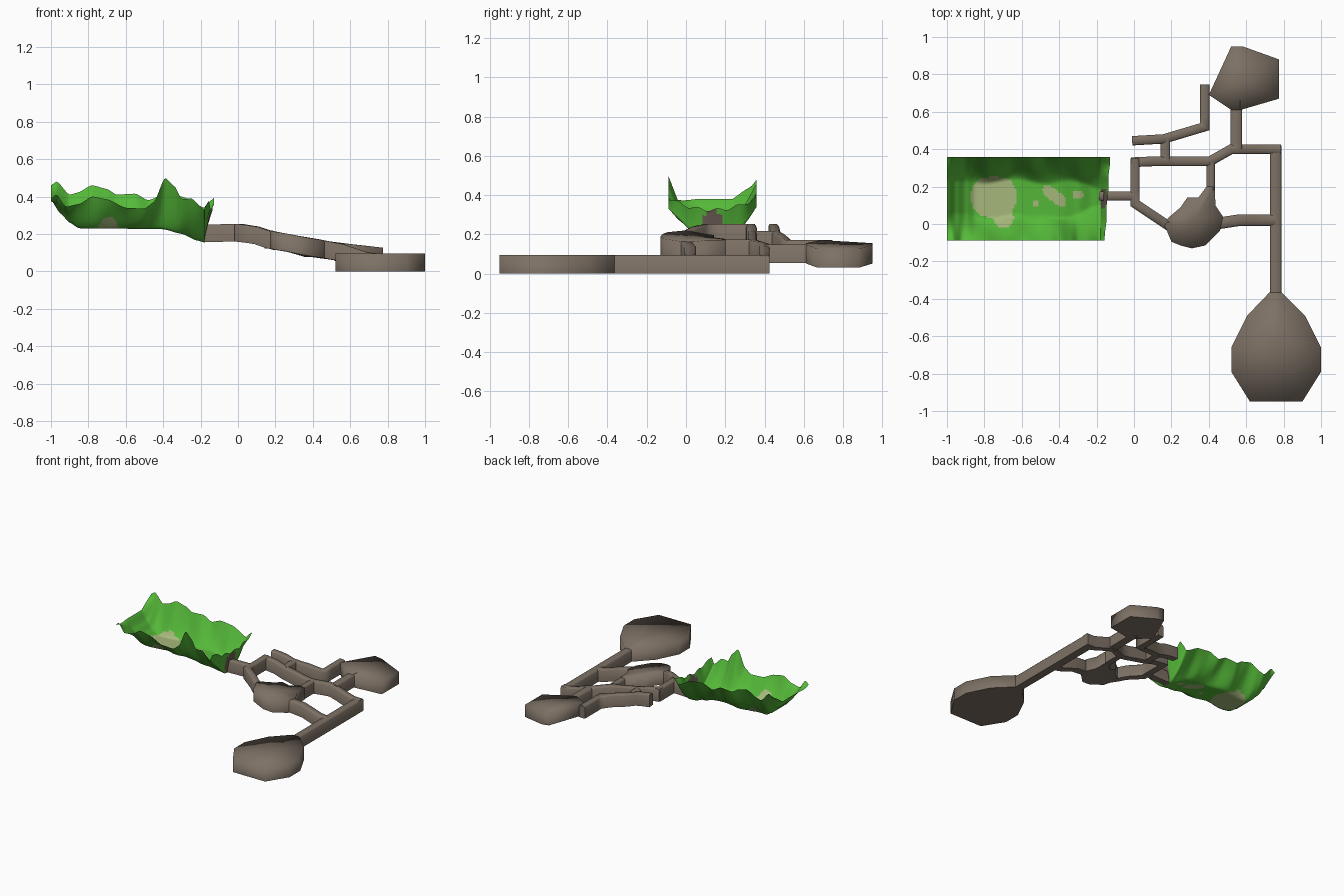
import bpy, bmesh, math
from mathutils import Vector

if "Cube" in bpy.data.objects:
    bpy.data.objects.remove(bpy.data.objects["Cube"])


def material(name, rgb):
    m = bpy.data.materials.new(name)
    m.diffuse_color = (*rgb, 1)
    m.use_nodes = True
    m.node_tree.nodes["Principled BSDF"].inputs["Base Color"].default_value = m.diffuse_color
    return m


GRASS = material("grass_green", (0.09, 0.48, 0.04))
SAND = material("pale_sand", (0.38, 0.48, 0.20))
ROCK = material("cave_brown", (0.205, 0.165, 0.13))
DARK = material("entrance_dark_brown", (0.15, 0.11, 0.09))


def interp(table, x):
    if x <= table[0][0]:
        return table[0][1]
    for (x0, z0), (x1, z1) in zip(table, table[1:]):
        if x <= x1:
            f = (x - x0) / (x1 - x0)
            f = 0.5 * f + 0.5 * f * f * (3 - 2 * f)
            return z0 + (z1 - z0) * f
    return table[-1][1]


def finish(name, bm, mats):
    me = bpy.data.meshes.new(name)
    bm.to_mesh(me)
    bm.free()
    for m in mats:
        me.materials.append(m)
    ob = bpy.data.objects.new(name, me)
    bpy.context.collection.objects.link(ob)
    return ob


# Cave floor height: falls from the entrance down to the far chambers
SOUTH = [(-0.2, .155), (0, .16), (.08, .15), (.2, .115), (.4, .08), (.52, .06), (.73, .0)]
NORTH = [(-0.2, .16), (0, .155), (.2, .115), (.4, .075), (.6, .05), (.78, .03)]


def floor_z(x, y):
    if y < -0.2:
        return 0.0
    return interp(NORTH if y > 0.5 else SOUTH, x)


H = 0.094


# Tunnel: arched box section swept along a floor-plan path
def tunnel(name, path, width):
    pts = [Vector(p) for p in path]
    miters = []
    for i, p in enumerate(pts):
        a = (p - pts[i - 1]).normalized() if i else None
        b = (pts[i + 1] - p).normalized() if i < len(pts) - 1 else None
        a, b = a or b, b or a
        na, nb = Vector((-a.y, a.x)), Vector((-b.y, b.x))
        n = (na + nb).normalized()
        miters.append(n / max(0.5, n.dot(na)))
    stations = []
    for i in range(len(pts) - 1):
        d = pts[i + 1] - pts[i]
        side = Vector((-d.y, d.x)).normalized()
        steps = max(1, round(d.length / 0.06))
        for k in range(steps):
            stations.append((pts[i].lerp(pts[i + 1], k / steps), side if k else miters[i]))
    stations.append((pts[-1], miters[-1]))
    section = [(-1, 0), (-1, .9), (-.72, 1), (.72, 1), (1, .9), (1, 0)]
    bm = bmesh.new()
    rings = []
    for p, n in stations:
        z = floor_z(p.x, p.y)
        rings.append([bm.verts.new((p.x + n.x * s * width / 2, p.y + n.y * s * width / 2, z + h * H))
                      for s, h in section])
    for r0, r1 in zip(rings, rings[1:]):
        for j in range(6):
            f = bm.faces.new((r0[j], r0[(j + 1) % 6], r1[(j + 1) % 6], r1[j]))
            f.smooth = j != 5
    bm.faces.new(rings[0])
    bm.faces.new(rings[-1])
    bmesh.ops.recalc_face_normals(bm, faces=bm.faces[:])
    return finish(name, bm, [ROCK])


# Chamber: outline extruded between sloping floor and roof
def chamber(name, outline):
    bm = bmesh.new()
    low = [bm.verts.new((x, y, floor_z(x, y))) for x, y in outline]
    top = [bm.verts.new((x, y, floor_z(x, y) + H + .002)) for x, y in outline]
    n = len(outline)
    for i in range(n):
        j = (i + 1) % n
        bm.faces.new((low[i], low[j], top[j], top[i])).smooth = True
    for ring, smooth in ((low, False), (top, True)):
        c = bm.verts.new(sum((v.co for v in ring), Vector()) / n)
        for i in range(n):
            bm.faces.new((ring[i], ring[(i + 1) % n], c)).smooth = smooth
    bmesh.ops.recalc_face_normals(bm, faces=bm.faces[:])
    return finish(name, bm, [ROCK])


tunnel("entrance_tunnel", [(-.185, .15), (.01, .15)], .05)
tunnel("west_tunnel", [(.005, .35), (.005, .11), (.2, -.02)], .05)
tunnel("middle_tunnel", [(-.015, .33), (.1, .335), (.405, .335), (.52, .4), (.785, .4)], .052)
tunnel("east_tunnel", [(.757, .42), (.757, -.38)], .062)
tunnel("south_tunnel", [(.43, .0), (.56, .02), (.757, .02)], .062)
tunnel("chamber_link", [(.41, .33), (.41, .18)], .045)
tunnel("dead_end_tunnel", [(-.01, .445), (.16, .455), (.378, .52), (.378, .745)], .05)
tunnel("cross_link", [(.167, .33), (.167, .455)], .052)
tunnel("north_link", [(.547, .66), (.547, .4)], .062)

chamber("middle_chamber", [(.165, -.01), (.2, -.095), (.25, -.115), (.31, -.13), (.38, -.115),
                           (.46, -.035), (.475, .04), (.435, .1), (.433, .2), (.388, .2), (.345, .143),
                           (.285, .142), (.25, .09), (.18, .03)])
chamber("north_chamber", [(.4, .69), (.52, .95), (.58, .95), (.775, .88), (.775, .67), (.57, .61), (.52, .61)])
chamber("south_chamber", [(.725, -.365), (.788, -.365), (.915, -.49), (1, -.66), (1, -.79), (.9, -.95),
                          (.62, -.95), (.52, -.79), (.52, -.66), (.605, -.49)])

# Valley: bowl-shaped terrain sheet with ragged rims and a leaning end wall
BED = [(-1, .38), (-.95, .31), (-.9, .26), (-.85, .23), (-.62, .228), (-.4, .225), (-.3, .2), (-.22, .165), (-.18, .155)]
NEAR = [(-1, .39), (-.97, .41), (-.92, .345), (-.85, .36), (-.78, .4), (-.7, .385), (-.6, .34), (-.5, .335),
        (-.45, .37), (-.39, .5), (-.34, .455), (-.3, .385), (-.25, .39), (-.18, .33)]
FAR = [(-1, .46), (-.97, .48), (-.9, .41), (-.86, .42), (-.78, .46), (-.7, .44), (-.65, .41),
       (-.55, .415), (-.48, .38), (-.4, .41), (-.3, .4), (-.18, .34)]
MID, HALF = .135, .224
NX, NY, NW = 84, 44, 6


def valley_z(x, y):
    t = abs(y - MID) / HALF
    start = .4 + .05 * math.sin(17 * x + (2 if y < MID else 0))
    if x > -.35:
        start -= .2 * (x + .35) / .17
    u = max(0, (t - start) / (1 - start))
    bed = interp(BED, x)
    rim = interp(NEAR if y < MID else FAR, x)
    bump = .012 * math.sin(26 * x + 9 * y) * u * (1 - u) * 4
    return bed + (rim - bed) * u ** 1.35 + bump


# Bare sand patches: centre x, y, radii, tilt
PATCHES = [(-.75, .145, .12, .108, 0), (-.70, .05, .055, .07, .2), (-.425, .15, .075, .032, -.7),
           (-.3, .155, .028, .022, 0), (-.525, .108, .016, .018, 0)]


def is_sand(x, y):
    for cx, cy, rx, ry, a in PATCHES:
        dx, dy = x - cx, y - cy
        px = dx * math.cos(a) + dy * math.sin(a)
        py = dy * math.cos(a) - dx * math.sin(a)
        if abs(px / rx) ** 2.6 + abs(py / ry) ** 2.6 < 1:
            return True
    return False


bm = bmesh.new()
rows = []
for i in range(NX + 1):
    x = -1 + .82 * i / NX
    rows.append([bm.verts.new((x, MID - HALF + 2 * HALF * j / NY, valley_z(x, MID - HALF + 2 * HALF * j / NY)))
                 for j in range(NY + 1)])
for k in range(1, NW + 1):
    f = k / NW
    row = []
    for v in rows[NX]:
        t = (v.co.y - MID) / HALF
        top_z = .325 + .06 * t * t + .008 * math.sin(14 * t)
        top_x = -.142 + .014 * t + .002 * math.sin(9 * t)
        row.append(bm.verts.new((-.18 + (top_x + .18) * f ** 1.3, v.co.y, v.co.z + (top_z - v.co.z) * f)))
    rows.append(row)
for i in range(len(rows) - 1):
    for j in range(NY):
        f = bm.faces.new((rows[i][j], rows[i + 1][j], rows[i + 1][j + 1], rows[i][j + 1]))
        f.smooth = True
        c = f.calc_center_median()
        if i >= NX - 1:
            f.material_index = 2 if ((c.y - .135) / .055) ** 2 + ((c.z - .24) / .085) ** 2 < 1 else 0
        elif is_sand(c.x, c.y):
            f.material_index = 1
finish("valley_terrain", bm, [GRASS, SAND, DARK])
